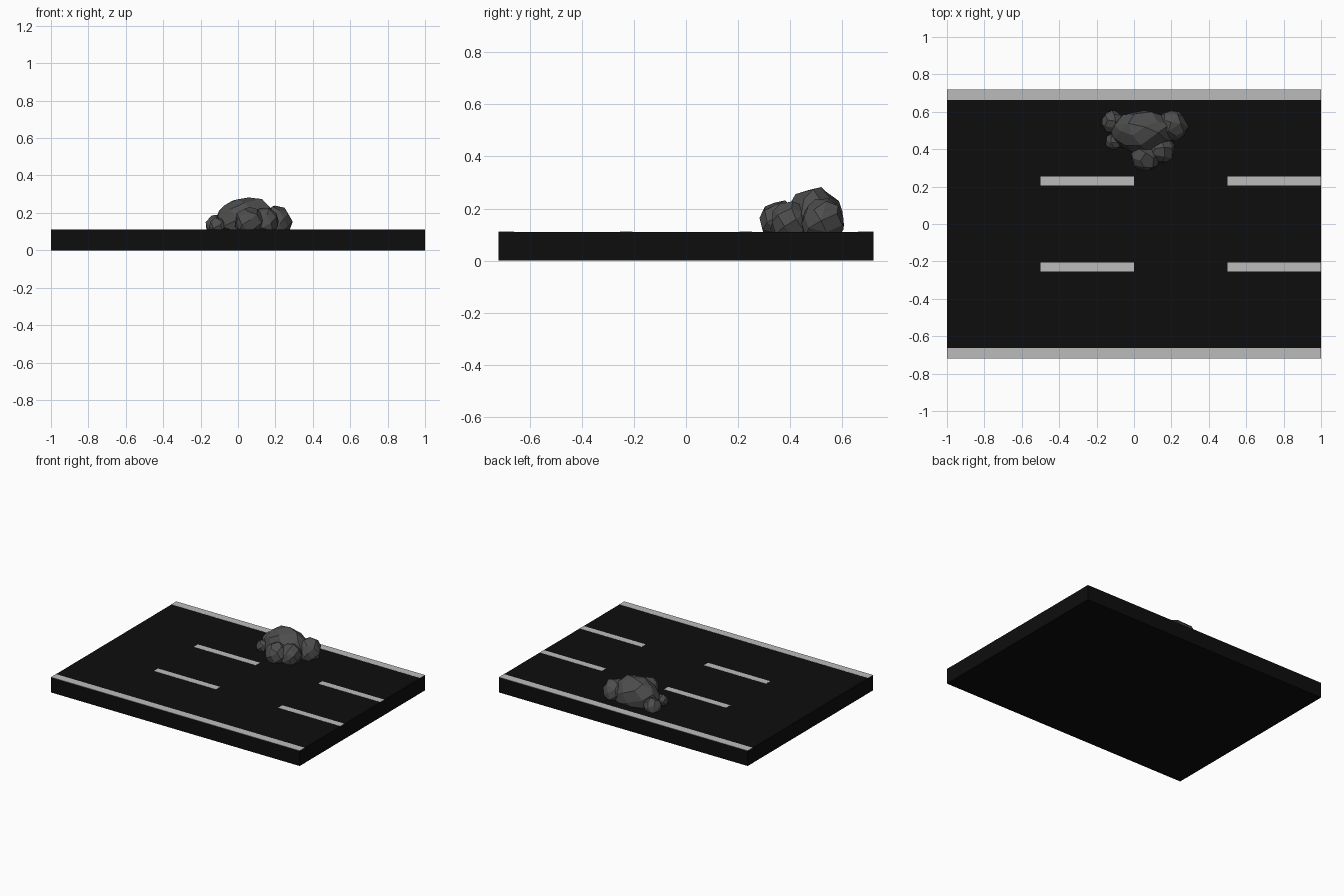
import bpy, bmesh, math, random
from mathutils import Vector

if "Cube" in bpy.data.objects:
    bpy.data.objects.remove(bpy.data.objects["Cube"])

random.seed(4)
ROAD_TOP = 0.11


def material(name, value):
    m = bpy.data.materials.new(name)
    m.diffuse_color = (value, value, value, 1)
    m.use_nodes = True
    m.node_tree.nodes["Principled BSDF"].inputs["Base Color"].default_value = m.diffuse_color
    return m


asphalt = material("asphalt", 0.004)
paint = material("paint", 0.5)
stone = material("stone", 0.075)


def finish(name, bm, mat):
    me = bpy.data.meshes.new(name)
    bm.to_mesh(me)
    bm.free()
    me.materials.append(mat)
    ob = bpy.data.objects.new(name, me)
    bpy.context.collection.objects.link(ob)
    return ob


def box(name, x0, x1, y0, y1, z0, z1, mat):
    bm = bmesh.new()
    bmesh.ops.create_cube(bm, size=1)
    for v in bm.verts:
        v.co = Vector((x0 + (v.co.x + .5) * (x1 - x0),
                       y0 + (v.co.y + .5) * (y1 - y0),
                       z0 + (v.co.z + .5) * (z1 - z0)))
    finish(name, bm, mat)


def rock(name, centre, radii, points):
    """Faceted stone: hull of jittered points on an ellipsoid, sunk into the road."""
    bm = bmesh.new()
    turn = random.uniform(0, 6)
    for i in range(points):
        h = 1 - 2 * (i + .5) / points
        a = i * 2.39996 + turn + random.uniform(-.2, .2)
        r = math.sqrt(1 - h * h)
        d = Vector((r * math.cos(a), r * math.sin(a), h)) * random.uniform(.97, 1.06)
        p = Vector(centre) + Vector(d[k] * radii[k] for k in range(3))
        p.z = max(p.z, ROAD_TOP - .015)
        bm.verts.new(p)
    hull = bmesh.ops.convex_hull(bm, input=bm.verts[:])
    bmesh.ops.delete(bm, geom=[v for v in bm.verts if not v.link_faces], context='VERTS')
    # merge nearly coplanar triangles into broad facets
    bmesh.ops.dissolve_limit(bm, angle_limit=math.radians(17),
                             verts=bm.verts[:], edges=bm.edges[:])
    bmesh.ops.recalc_face_normals(bm, faces=bm.faces[:])
    finish(name, bm, stone)


# road slab
box("road_slab", -1, 1, -.72, .72, 0, ROAD_TOP, asphalt)

# painted edge lines and lane dashes
for side, s in (("back", 1), ("front", -1)):
    y0, y1 = sorted((s * .662, s * .72))
    box(side + "_edge_line", -1, 1, y0, y1, ROAD_TOP - .001, ROAD_TOP + .001, paint)
    y0, y1 = sorted((s * .205, s * .253))
    for i, x in enumerate((-.5, .5)):
        box(f"{side}_lane_dash_{i}", x, x + .5, y0, y1,
            ROAD_TOP - .001, ROAD_TOP + .001, paint)

# boulder cluster
rock("main_boulder", (.045, .495, .145), (.165, .115, .14), 40)
rock("right_boulder", (.205, .525, .15), (.083, .083, .088), 32)
rock("front_boulder", (.06, .36, .15), (.078, .077, .08), 30)
rock("front_right_boulder", (.145, .40, .15), (.075, .08, .08), 30)
rock("left_stone", (-.115, .545, .13), (.06, .062, .06), 28)
rock("small_left_stone", (-.11, .44, .13), (.046, .044, .046), 26)
